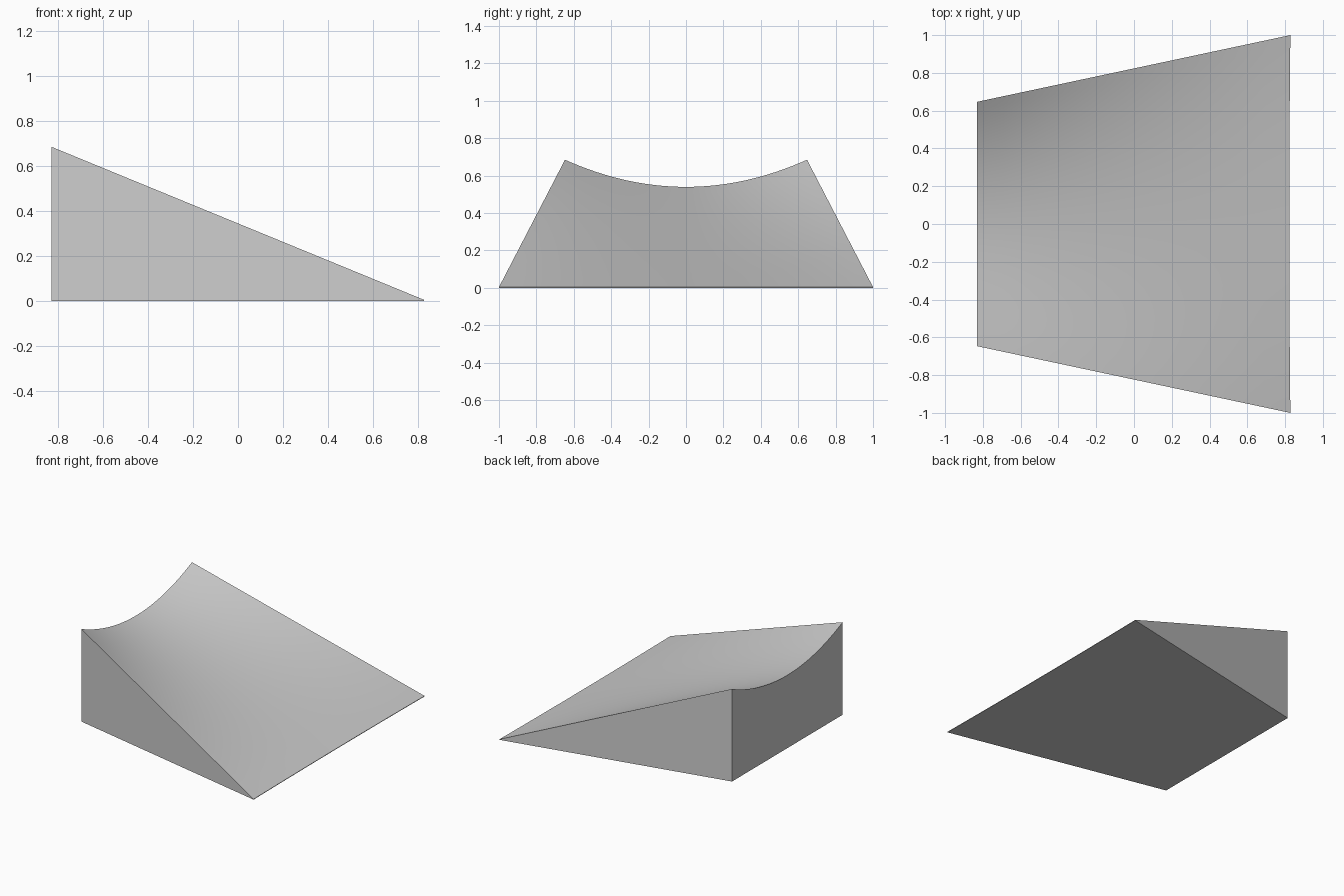
import bpy, bmesh

if "Cube" in bpy.data.objects:
    bpy.data.objects.remove(bpy.data.objects["Cube"])

NX, NY = 12, 32          # grid resolution of the dished slope
BACK_X, FRONT_X = -0.83, 0.828

bm = bmesh.new()

# Dished slope: parabolic back edge blended into a nearly straight toe
grid = []
for i in range(NX + 1):
    t = i / NX
    row = []
    for j in range(NY + 1):
        u = 2 * j / NY - 1
        toe_x = FRONT_X - 0.006 * (1 - u * u)
        x = BACK_X + (toe_x - BACK_X) * t
        y = u * (0.647 + (1.0 - 0.647) * t)
        z_back = 0.54 + 0.145 * u * u
        z = z_back + (0.004 - z_back) * t
        row.append((bm.verts.new((x, y, z)), bm.verts.new((x, y, 0))))
    grid.append(row)

# Top and flat underside
for i in range(NX):
    for j in range(NY):
        quad = (grid[i][j], grid[i + 1][j], grid[i + 1][j + 1], grid[i][j + 1])
        top = bm.faces.new([q[0] for q in quad])
        top.smooth = True
        bm.faces.new([q[1] for q in reversed(quad)])


def wall(line):
    """Vertical wall under one border of the slope."""
    for a, b in zip(line, line[1:]):
        bm.faces.new((a[0], b[0], b[1], a[1]))


# Sides, tall back and thin toe
wall([r[0] for r in grid])
wall([r[-1] for r in grid])
wall(grid[0])
wall(grid[-1])
bmesh.ops.recalc_face_normals(bm, faces=bm.faces)
for e in bm.edges:
    if e.calc_face_angle(0) > 0.5:
        e.smooth = False

mesh = bpy.data.meshes.new("dished_wedge")
bm.to_mesh(mesh)
bm.free()
wedge = bpy.data.objects.new("dished_wedge", mesh)
bpy.context.collection.objects.link(wedge)
